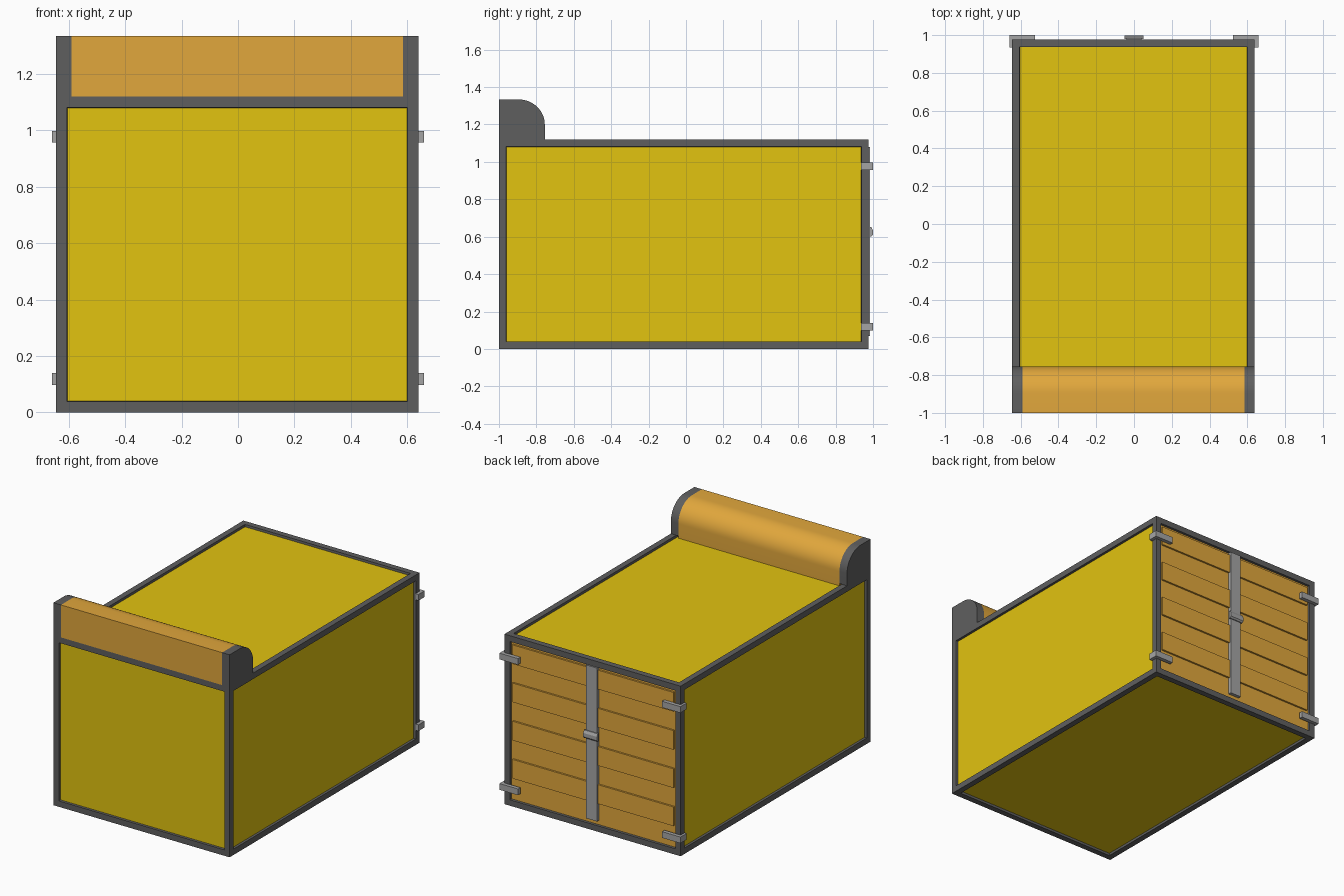
import bpy, bmesh, math
from mathutils import Vector

if "Cube" in bpy.data.objects:
    bpy.data.objects.remove(bpy.data.objects["Cube"])


def mat(name, rgb):
    m = bpy.data.materials.new(name)
    lin = [((c / 255 + 0.055) / 1.055) ** 2.4 for c in rgb]
    m.diffuse_color = (*lin, 1)
    m.use_nodes = True
    m.node_tree.nodes["Principled BSDF"].inputs["Base Color"].default_value = m.diffuse_color
    return m


DARK = mat("dark grey", (95, 95, 95))
YELLOW = mat("yellow", (226, 195, 16))
AMBER = mat("amber", (225, 167, 60))
STEEL = mat("light grey", (165, 165, 165))

X0, X1 = -0.645, 0.639      # frame sides
Y0, Y1 = -1.0, 0.977        # frame front and back
TOP, BAR = 1.12, 0.055      # frame height and bar width


def finish(name, bm, mats):
    bmesh.ops.recalc_face_normals(bm, faces=bm.faces[:])
    me = bpy.data.meshes.new(name)
    bm.to_mesh(me)
    bm.free()
    for m in mats:
        me.materials.append(m)
    ob = bpy.data.objects.new(name, me)
    bpy.context.collection.objects.link(ob)
    return ob


def add_box(bm, lo, hi):
    lo, hi = Vector(lo), Vector(hi)
    for v in bmesh.ops.create_cube(bm, size=1)["verts"]:
        v.co = Vector(((lo[i] + hi[i]) / 2 + v.co[i] * (hi[i] - lo[i])) for i in range(3))


def box(name, lo, hi, m):
    bm = bmesh.new()
    add_box(bm, lo, hi)
    return finish(name, bm, [m])


def extrude_x(name, pts, xa, xb, m):
    """Extrude a (y, z) profile along x."""
    bm = bmesh.new()
    f = bm.faces.new([bm.verts.new((xa, y, z)) for y, z in pts])
    ret = bmesh.ops.extrude_face_region(bm, geom=[f])
    for v in ret["geom"]:
        if isinstance(v, bmesh.types.BMVert):
            v.co.x = xb
    return finish(name, bm, [m])


def smooth(ob):
    bpy.ops.object.select_all(action="DESELECT")
    ob.select_set(True)
    bpy.context.view_layer.objects.active = ob
    bpy.ops.object.shade_smooth_by_angle(angle=math.radians(35))


# Crate body: dark frame with recessed yellow panels
bm = bmesh.new()
add_box(bm, (X0, Y0, 0), (X1, Y1, TOP))
bmesh.ops.recalc_face_normals(bm, faces=bm.faces[:])
panels = bm.faces[:]
bmesh.ops.inset_individual(bm, faces=panels, thickness=BAR)
bmesh.ops.inset_individual(bm, faces=panels, thickness=0.002, depth=-0.015)
for f in panels:
    f.material_index = 2 if f.normal.y > 0.9 else 1
finish("crate_body", bm, [DARK, YELLOW, AMBER])

# Rounded roof fairing along the front edge
cy, cz, ry, rz = -0.895, 1.2, 0.14, 0.134
arc = [(cy + ry * math.cos(t), cz + rz * math.sin(t))
       for t in (math.pi / 2 * i / 14 for i in range(15))]
back = cy + ry
smooth(extrude_x("fairing_middle",
                 [(Y0, TOP), (Y0 + BAR, TOP), (Y0 + BAR, TOP - 0.015), (back, TOP - 0.015)]
                 + arc + [(Y0, cz + rz)], X0 + BAR, X1 - BAR, AMBER))
for side, xa, xb in (("left", X0, X0 + BAR), ("right", X1 - BAR, X1)):
    smooth(extrude_x(f"fairing_{side}_cap", [(Y0, TOP), (back, TOP)] + arc + [(Y0, cz + rz)],
                     xa, xb, DARK))

# Rear doors: eight boards, every other one standing proud
z0, z1 = BAR + 0.002, TOP - BAR - 0.002
h = (z1 - z0) / 8
bm = bmesh.new()
for i in range(1, 8, 2):
    add_box(bm, (X0 + BAR, Y1 - 0.017, z0 + i * h), (X1 - BAR, Y1 - 0.003, z0 + (i + 1) * h))
finish("door_boards", bm, [AMBER])

# Centre lock bar and latch
box("lock_bar", (-0.04, Y1 - 0.025, 0.07), (0.04, 0.984, 1.08), STEEL)
extrude_x("latch", [(0.98, 0.60), (0.99, 0.60), (0.999, 0.61), (0.999, 0.635),
                    (0.99, 0.652), (0.98, 0.652)], -0.05, 0.05, STEEL)

# L-shaped corner hinges
for side, s, edge in (("left", -1, X0), ("right", 1, X1)):
    for level, z in (("lower", 0.098), ("upper", 0.957)):
        tip, outer = s * 0.525, s * 0.66
        pts = [(tip, Y1 - 0.002), (edge, Y1 - 0.002), (edge, 0.935),
               (outer, 0.935), (outer, 1.0), (tip, 1.0)]
        bm = bmesh.new()
        f = bm.faces.new([bm.verts.new((x, y, z)) for x, y in pts])
        ret = bmesh.ops.extrude_face_region(bm, geom=[f])
        for v in ret["geom"]:
            if isinstance(v, bmesh.types.BMVert):
                v.co.z = z + 0.041
        finish(f"{side}_{level}_hinge", bm, [STEEL])
